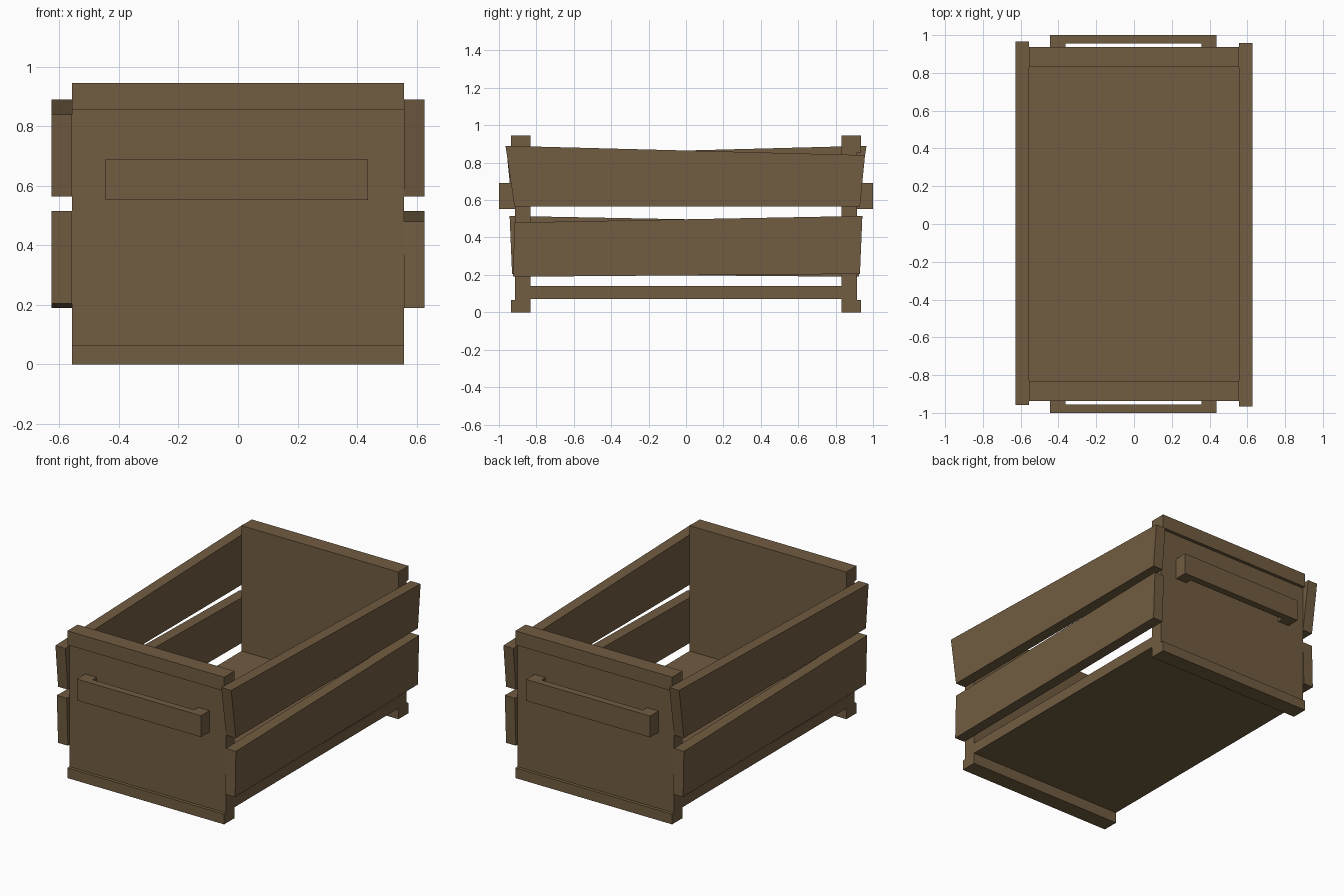
import bpy
import bmesh
from mathutils import Vector

cube = bpy.data.objects.get("Cube")
if cube:
    bpy.data.objects.remove(cube, do_unlink=True)

wood = bpy.data.materials.new("brown wood")
wood.use_nodes = True
colour = (0.165, 0.108, 0.053, 1)
wood.diffuse_color = colour
wood.node_tree.nodes["Principled BSDF"].inputs["Base Color"].default_value = colour


def prism(name, profile, low, high, axis="x", flip=(1, 1)):
    """Extrude a profile along x (points are y, z) or along z (points are x, y).
    flip scales the finished part in x and y."""
    bm = bmesh.new()
    corners = [(low, a, b) if axis == "x" else (a, b, low) for a, b in profile]
    face = bm.faces.new([bm.verts.new(c) for c in corners])
    swept = bmesh.ops.extrude_face_region(bm, geom=[face])
    direction = Vector((1, 0, 0)) if axis == "x" else Vector((0, 0, 1))
    moved = [v for v in swept["geom"] if isinstance(v, bmesh.types.BMVert)]
    bmesh.ops.translate(bm, verts=moved, vec=direction * (high - low))
    bmesh.ops.scale(bm, verts=bm.verts, vec=(flip[0], flip[1], 1))
    bmesh.ops.recalc_face_normals(bm, faces=bm.faces)
    mesh = bpy.data.meshes.new(name)
    bm.to_mesh(mesh)
    bm.free()
    mesh.materials.append(wood)
    obj = bpy.data.objects.new(name, mesh)
    bpy.context.collection.objects.link(obj)
    return obj


HALF = 0.557    # half width of the box between its side planks
OUTER = 0.627   # outer face of the side planks

# Floor board
prism("floor", [(-0.835, 0.07), (0.835, 0.07), (0.835, 0.14), (-0.835, 0.14)],
      -HALF, HALF)

# End boards, thicker along the top and bottom edges
end_profile = [(-0.832, 0), (-0.936, 0), (-0.936, 0.065), (-0.915, 0.065),
               (-0.915, 0.855), (-0.936, 0.855), (-0.936, 0.945), (-0.832, 0.945)]

# Handle: a bar on two short posts
handle_profile = [(-0.445, -0.915), (-0.445, -1), (0.437, -1), (0.437, -0.915),
                  (0.358, -0.915), (0.358, -0.955), (-0.363, -0.955), (-0.363, -0.915)]

for side, sy in (("front", 1), ("back", -1)):
    prism(side + "_end_board", end_profile, -HALF, HALF, flip=(1, sy))
    prism(side + "_handle", handle_profile, 0.553, 0.69, "z", flip=(1, sy))

# Crooked side planks; the right pair is the left pair turned half round
upper = [(-0.917, 0.565), (0.93, 0.565), (0.957, 0.84), (-0.965, 0.89)]
lower = [(-0.925, 0.19), (0.93, 0.205), (0.943, 0.515), (-0.917, 0.48)]

for side, s in (("left", 1), ("right", -1)):
    prism(side + "_upper_plank", upper, HALF, OUTER, flip=(s, s))
    prism(side + "_lower_plank", lower, HALF, OUTER, flip=(s, s))
